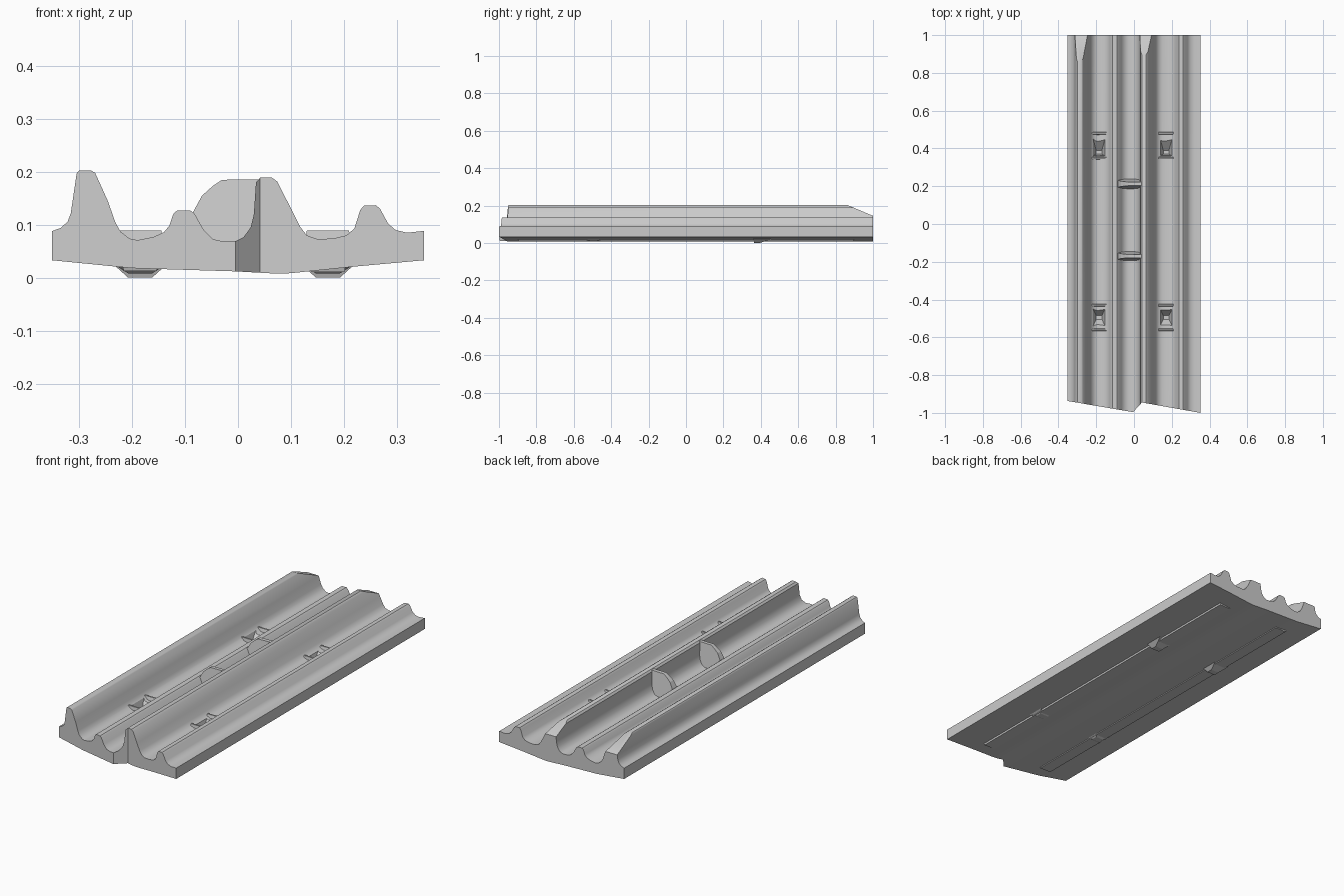
import bpy, bmesh
from mathutils import Vector

if "Cube" in bpy.data.objects:
    bpy.data.objects.remove(bpy.data.objects["Cube"])

# Upper cross-section (x, z): two tall ridges, two small ridges, valleys between
TOP = [(-.352, .088), (-.335, .094), (-.322, .106), (-.316, .122), (-.305, .197), (-.30, .203),
       (-.278, .203), (-.27, .198), (-.246, .145), (-.232, .105), (-.222, .087), (-.205, .074),
       (-.19, .071), (-.16, .077), (-.14, .086), (-.13, .098), (-.122, .121), (-.115, .127),
       (-.09, .127), (-.082, .121), (-.066, .092), (-.048, .073), (-.03, .069), (-.005, .069),
       (.01, .076), (.024, .095), (.03, .12), (.034, .18), (.042, .189), (.064, .189),
       (.074, .182), (.10, .131), (.117, .097), (.13, .08), (.15, .073), (.18, .074),
       (.205, .08), (.22, .093), (.231, .128), (.238, .136), (.26, .137), (.268, .131),
       (.284, .102), (.298, .09), (.32, .085), (.347, .088), (.352, .06)]
# Underside breakpoints
UNDER = [(-.352, .033), (-.2, .018), (-.005, .012), (.085, .007), (.22, .021), (.352, .033)]
# Front end line (x, y): two slanted ends with a step in the middle
FRONT = [(-.352, -.937), (-.005, -.996), (.042, -.945), (.352, -1.0)]


def lerp(table, x):
    for (x0, v0), (x1, v1) in zip(table, table[1:]):
        if x <= x1:
            return v0 + (v1 - v0) * (x - x0) / (x1 - x0)
    return table[-1][1]


def make(name, bm, smooth=False):
    bmesh.ops.recalc_face_normals(bm, faces=bm.faces)
    me = bpy.data.meshes.new(name)
    bm.to_mesh(me)
    bm.free()
    ob = bpy.data.objects.new(name, me)
    bpy.context.collection.objects.link(ob)
    bpy.ops.object.select_all(action='DESELECT')
    ob.select_set(True)
    bpy.context.view_layer.objects.active = ob
    if smooth:
        bpy.ops.object.shade_smooth_by_angle(angle=.6)
    return ob


def loft(name, a, b, smooth=False):
    """Solid between two matching outlines."""
    bm = bmesh.new()
    va, vb = [[bm.verts.new(p) for p in ring] for ring in (a, b)]
    n = len(va)
    for i in range(n):
        j = (i + 1) % n
        bm.faces.new((va[i], va[j], vb[j], vb[i]))
    bm.faces.new(va[::-1])
    bm.faces.new(vb)
    return make(name, bm, smooth)


def rect(cx, cy, w, d, z):
    return [(cx + sx * w / 2, cy + sy * d / 2, z)
            for sx, sy in ((-1, -1), (1, -1), (1, 1), (-1, 1))]


# Ridged plank: columns of quads, upper and lower surfaces share x positions
bm = bmesh.new()
cols = []
for x, z in TOP[:-1] + [(.352, .088)]:
    y, zb = lerp(FRONT, x), lerp(UNDER, x)
    cols.append([bm.verts.new(p) for p in ((x, y, zb), (x, y, z), (x, 1, z), (x, 1, zb))])
for a, b in zip(cols, cols[1:]):
    for k in range(4):
        m = (k + 1) % 4
        bm.faces.new((a[k], a[m], b[m], b[k]))
bm.faces.new(cols[0])
bm.faces.new(cols[-1][::-1])
# Sloped back ends of the tall ridges
geom = bm.verts[:] + bm.edges[:] + bm.faces[:]
bmesh.ops.bisect_plane(bm, geom=geom, plane_co=Vector((0, 1, .145)),
                       plane_no=Vector((0, .055, .13)), clear_outer=True)
bmesh.ops.holes_fill(bm, edges=[e for e in bm.edges if e.is_boundary], sides=0)
plank = make("ridged_plank", bm, True)

# Pits in the valleys, with walls at each end and bulges underneath
for side, cx in (("left", -.185), ("right", .17)):
    for place, cy, low in (("front", -.495, .008), ("back", .415, .0)):
        shift = .0 if place == "front" else .035
        cutter = loft("pit_cutter", rect(cx, cy, .075, .115, .1),
                      rect(cx, cy - shift, .03, .02, .032))
        mod = plank.modifiers.new("pit", 'BOOLEAN')
        mod.operation, mod.solver, mod.object = 'DIFFERENCE', 'EXACT', cutter
        bpy.context.view_layer.objects.active = plank
        bpy.ops.object.modifier_apply(modifier=mod.name)
        bpy.data.objects.remove(cutter)
        for end in (-1, 1):
            loft(f"pit_wall_{side}_{place}", rect(cx, cy + end * .064, .085, .02, .06),
                 rect(cx, cy + end * .066, .08, .008, .089))
        loft(f"pit_bulge_{side}_{place}", rect(cx, cy, .105, .12, .027),
             rect(cx, cy - shift, .045, .03, low))
    # Long shallow strip along the underside
    z = lerp(UNDER, cx)
    loft(f"underside_strip_{side}", rect(cx, 0, .07, 1.8, z + .012), rect(cx, 0, .062, 1.79, z - .005))

# Cross webs closing the middle channel
WEB = [(-.09, .06), (-.085, .124), (-.068, .155), (-.048, .173), (-.03, .185), (.04, .186), (.04, .06)]
for place, y0, y1 in (("front", -.195, -.145), ("back", .185, .24)):
    mid = (y0 + y1) / 2
    slope = lambda y: [(x, y + (mid - y) * (z - .06) / .126 * .65, z) for x, z in WEB]
    loft(f"channel_web_{place}", slope(y0), slope(y1))
